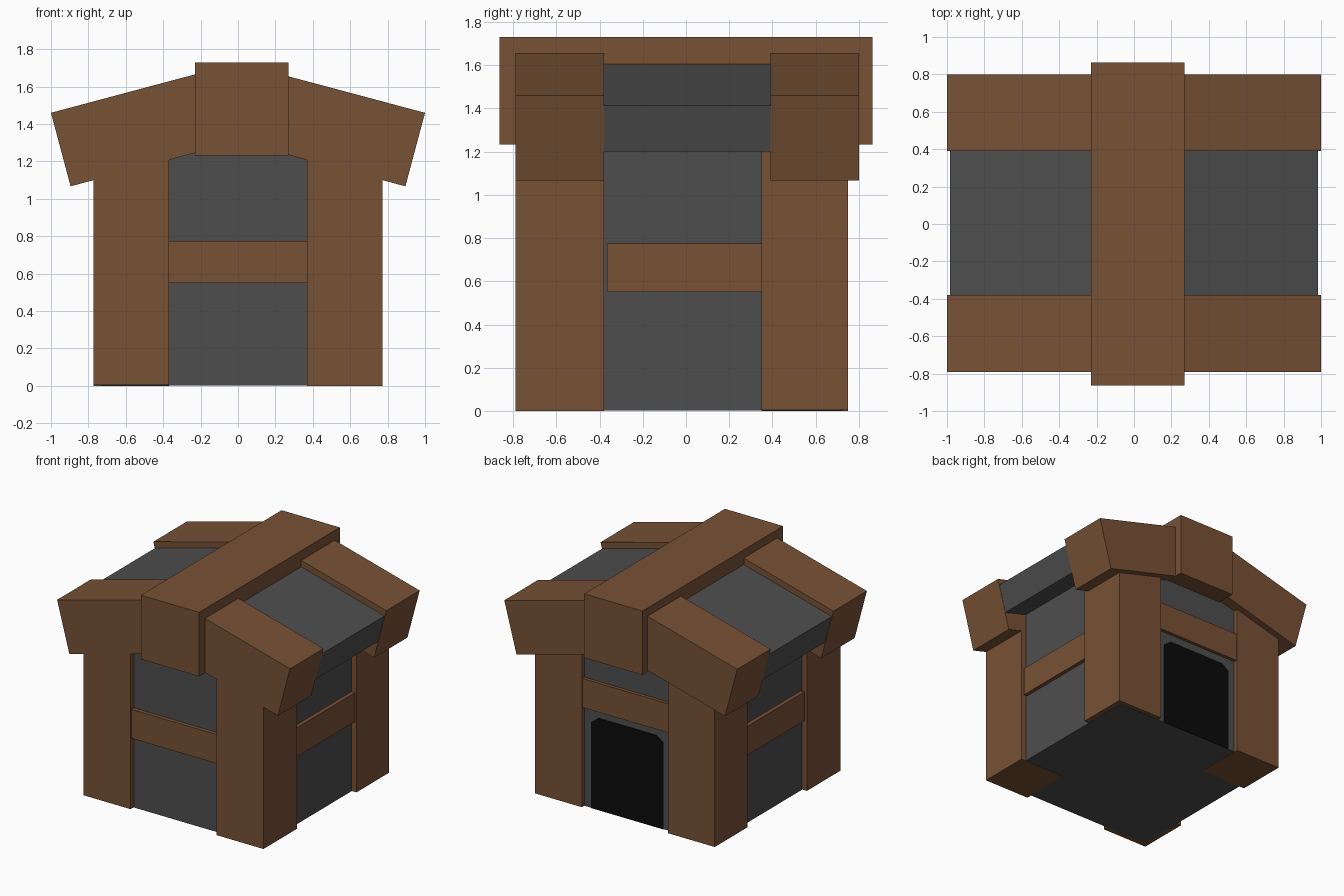
import bpy
import bmesh

cube = bpy.data.objects.get("Cube")
if cube:
    bpy.data.objects.remove(cube)


def material(name, r, g, b):
    m = bpy.data.materials.new(name)
    m.use_nodes = True
    m.diffuse_color = (r, g, b, 1)
    m.node_tree.nodes["Principled BSDF"].inputs["Base Color"].default_value = (r, g, b, 1)
    return m


wood = material("brown wood", 0.185, 0.083, 0.036)
stone = material("grey stone", 0.076, 0.076, 0.076)
black = material("black doorway", 0.003, 0.003, 0.003)


def prism(name, profile, y0, y1, mat):
    """Extrude an x-z outline along y."""
    bm = bmesh.new()
    face = bm.faces.new([bm.verts.new((x, y0, z)) for x, z in profile])
    out = bmesh.ops.extrude_face_region(bm, geom=[face])
    verts = [v for v in out["geom"] if isinstance(v, bmesh.types.BMVert)]
    bmesh.ops.translate(bm, verts=verts, vec=(0, y1 - y0, 0))
    bmesh.ops.recalc_face_normals(bm, faces=bm.faces)
    mesh = bpy.data.meshes.new(name)
    bm.to_mesh(mesh)
    bm.free()
    mesh.materials.append(mat)
    obj = bpy.data.objects.new(name, mesh)
    bpy.context.collection.objects.link(obj)
    return obj


def box(name, x0, x1, y0, y1, z0, z1, mat):
    return prism(name, [(x0, z0), (x1, z0), (x1, z1), (x0, z1)], y0, y1, mat)


# Stone core of the house
box("house_walls", -0.73, 0.73, -0.75, 0.716, 0.002, 1.35, stone)

# Sides: corner posts, cross beams and roof slopes
eave = [(1.0, 1.46), (0.895, 1.067), (0, 1.307), (0, 1.727)]
slab = [(0.985, 1.415), (0.928, 1.2), (0, 1.449), (0, 1.677)]
for side, s in (("left", 1), ("right", -1)):
    for end, y0, y1, e in (("front", -0.79, -0.38, -1), ("back", 0.35, 0.75, 1)):
        x0, x1 = sorted((0.37 * s, 0.772 * s))
        bottom = 0 if s * e < 0 else 0.004
        box(f"{end}_{side}_post", x0, x1, y0, y1, bottom, 1.25, wood)
    x0, x1 = sorted((0.6 * s, 0.76 * s))
    box(f"{side}_beam", x0, x1, -0.365, 0.37, 0.55, 0.775, wood)
    mirrored = lambda pts: [(x * s, z) for x, z in pts]
    prism(f"front_{side}_roof_timber", mirrored(eave), -0.79, -0.38, wood)
    prism(f"back_{side}_roof_timber", mirrored(eave), 0.39, 0.80, wood)
    prism(f"{side}_roof_slab", mirrored(slab), -0.45, 0.45, stone)

# Front and back cross beams
box("front_beam", -0.4, 0.4, -0.78, -0.6, 0.55, 0.775, wood)
box("back_beam", -0.4, 0.4, 0.6, 0.742, 0.775, 1.0, wood)

# Ridge beam
box("ridge_beam", -0.23, 0.27, -0.863, 0.863, 1.233, 1.73, wood)

# Doorway plate with clipped top corners
half = [(0.31, 0.002), (0.31, 0.67), (0.25, 0.715)]
prism("doorway", half + [(-x, z) for x, z in reversed(half)], 0.714, 0.721, black)
